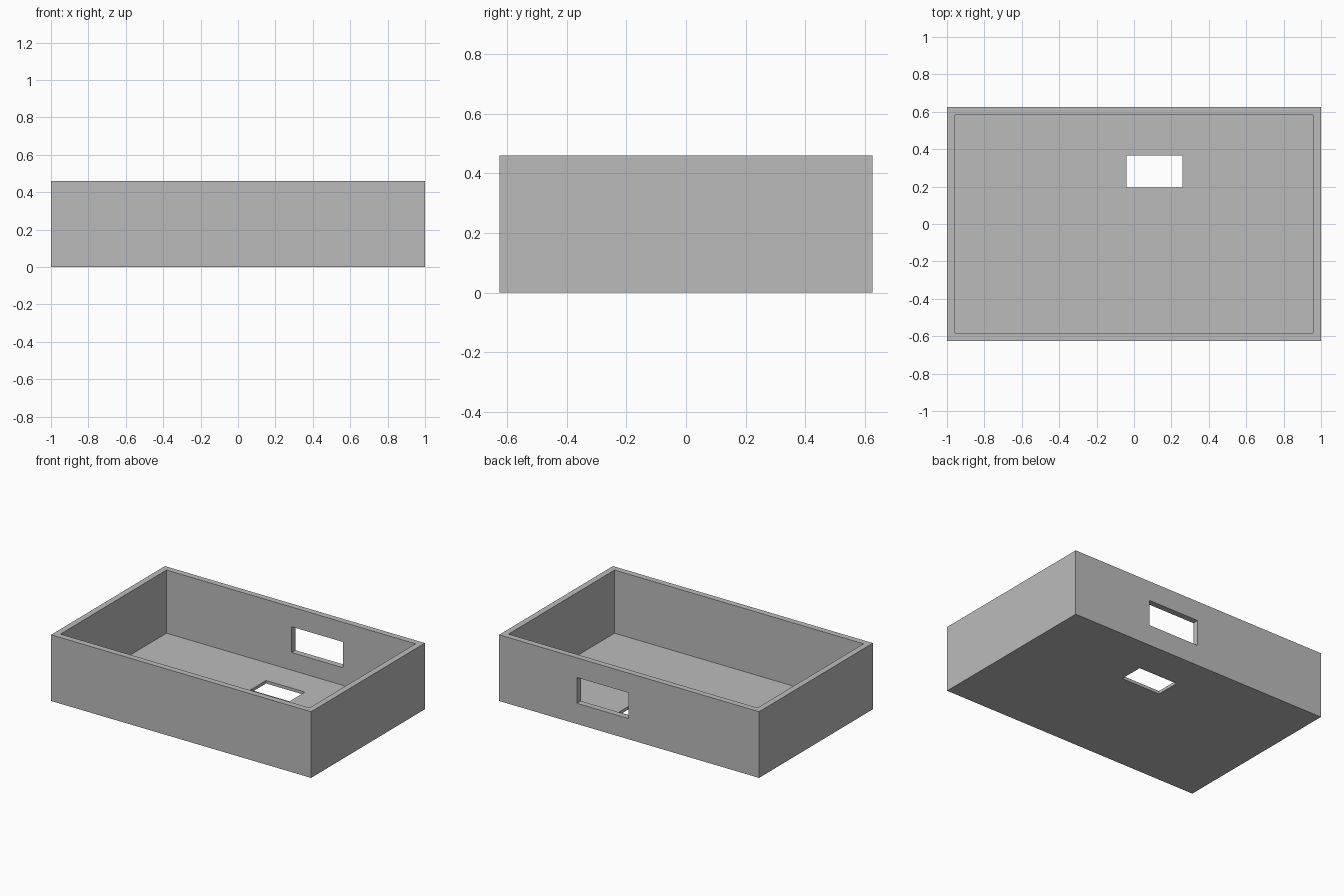
import bpy

default = bpy.data.objects.get("Cube")
if default:
    bpy.data.objects.remove(default, do_unlink=True)

# Overall sizes
WIDTH, DEPTH, HEIGHT = 2.0, 1.25, 0.46
WALL, FLOOR = 0.042, 0.021
HX, HY = WIDTH / 2, DEPTH / 2

grey = bpy.data.materials.new("plain grey")
grey.use_nodes = True
colour = (0.5, 0.5, 0.5, 1)
grey.diffuse_color = colour
grey.node_tree.nodes["Principled BSDF"].inputs["Base Color"].default_value = colour


def block(name, low, high):
    """Box between two opposite corners."""
    centre = [(a + b) / 2 for a, b in zip(low, high)]
    bpy.ops.mesh.primitive_cube_add(size=1, location=centre)
    obj = bpy.context.object
    obj.name = name
    obj.scale = [b - a for a, b in zip(low, high)]
    bpy.ops.object.transform_apply(location=True, rotation=False, scale=True)
    obj.data.materials.append(grey)
    return obj


def cut(target, name, low, high):
    """Cut a box-shaped opening and discard the cutter."""
    cutter = block(name, low, high)
    cutter.hide_render = True
    mod = target.modifiers.new(name, "BOOLEAN")
    mod.operation = "DIFFERENCE"
    mod.solver = "EXACT"
    mod.object = cutter
    bpy.context.view_layer.objects.active = target
    bpy.ops.object.modifier_apply(modifier=mod.name)
    bpy.data.objects.remove(cutter, do_unlink=True)


# Open-topped tray
tray = block("open_tray", (-HX, -HY, 0), (HX, HY, HEIGHT))
cut(tray, "inside_cutter",
    (WALL - HX, WALL - HY, FLOOR), (HX - WALL, HY - WALL, HEIGHT + 0.1))

# Slot through the back wall
cut(tray, "back_slot_cutter", (0.005, HY - 0.1, 0.144), (0.40, HY + 0.1, 0.323))

# Slot through the floor
cut(tray, "floor_slot_cutter", (-0.04, 0.195, -0.1), (0.26, 0.365, 0.1))
